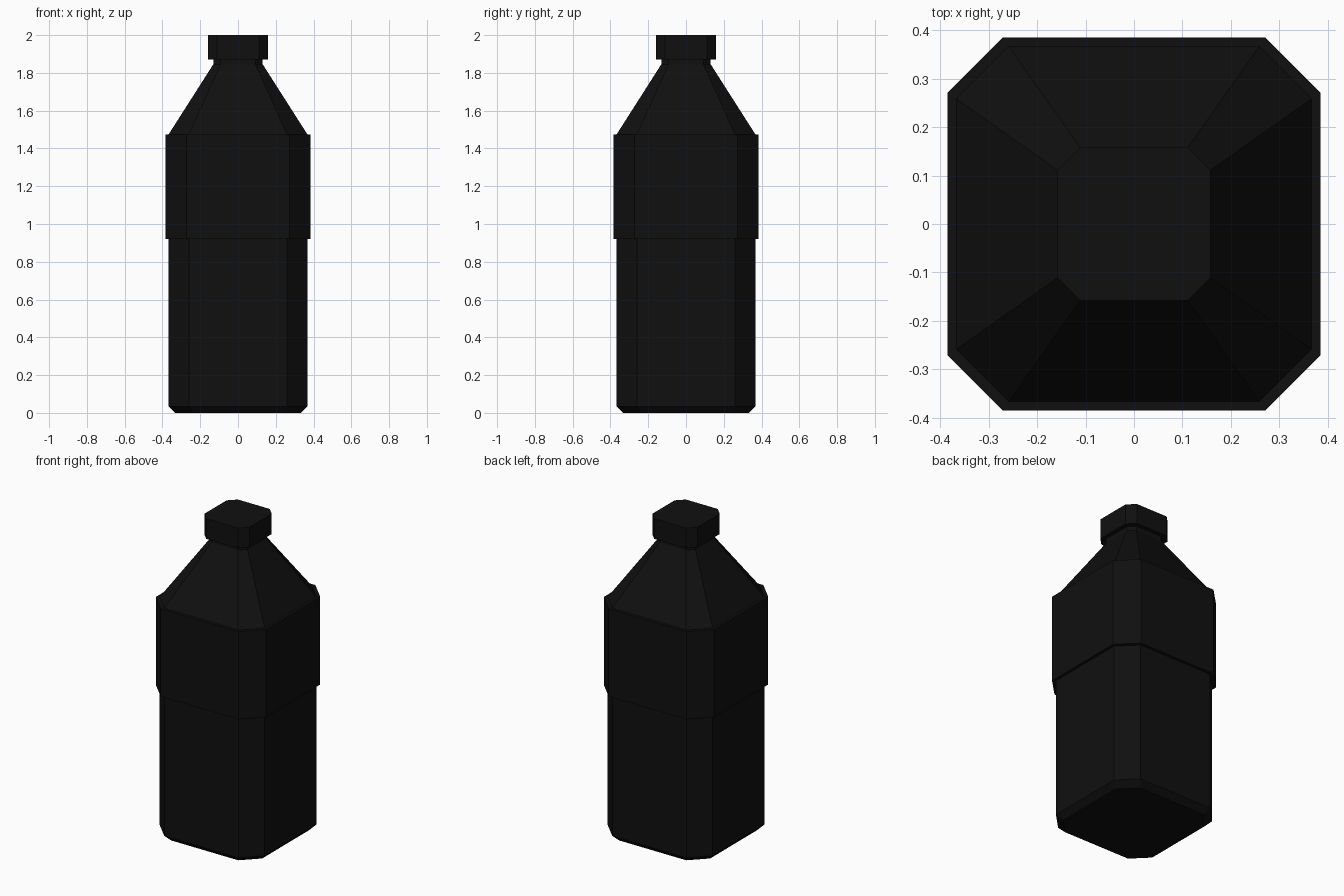
import bpy, bmesh

if "Cube" in bpy.data.objects:
    bpy.data.objects.remove(bpy.data.objects["Cube"])

black = bpy.data.materials.new("black")
black.diffuse_color = (0.005, 0.005, 0.005, 1)
black.use_nodes = True
black.node_tree.nodes["Principled BSDF"].inputs["Base Color"].default_value = black.diffuse_color

CORNER = 0.705  # flat half-length / half-width of the chamfered square


def ring(bm, r, z):
    c = r * CORNER
    pts = [(r, -c), (r, c), (c, r), (-c, r), (-r, c), (-r, -c), (-c, -r), (c, -r)]
    return [bm.verts.new((x, y, z)) for x, y in pts]


def loft(name, profile, cap_bottom=False, cap_top=False):
    """Stack chamfered-square rings from (half_width, z) pairs."""
    bm = bmesh.new()
    rings = [ring(bm, r, z) for r, z in profile]
    for a, b in zip(rings, rings[1:]):
        for i in range(8):
            j = (i + 1) % 8
            bm.faces.new((a[i], a[j], b[j], b[i]))
    if cap_bottom:
        bm.faces.new(rings[0][::-1])
    if cap_top:
        bm.faces.new(rings[-1])
    mesh = bpy.data.meshes.new(name)
    bm.to_mesh(mesh)
    bm.free()
    mesh.materials.append(black)
    obj = bpy.data.objects.new(name, mesh)
    bpy.context.collection.objects.link(obj)
    return obj


# Lower body with bevelled base
loft("lower_body", [(0.333, 0), (0.367, 0.035), (0.367, 0.92)], cap_bottom=True)
# Raised label band with its two ledges
loft("label_band", [(0.367, 0.92), (0.385, 0.92), (0.385, 1.475), (0.367, 1.475)])
# Sloped shoulder and short neck
loft("shoulder_and_neck", [(0.367, 1.475), (0.131, 1.845), (0.131, 1.872)])
# Cap
loft("cap", [(0.131, 1.872), (0.158, 1.872), (0.158, 2.0)], cap_top=True)
